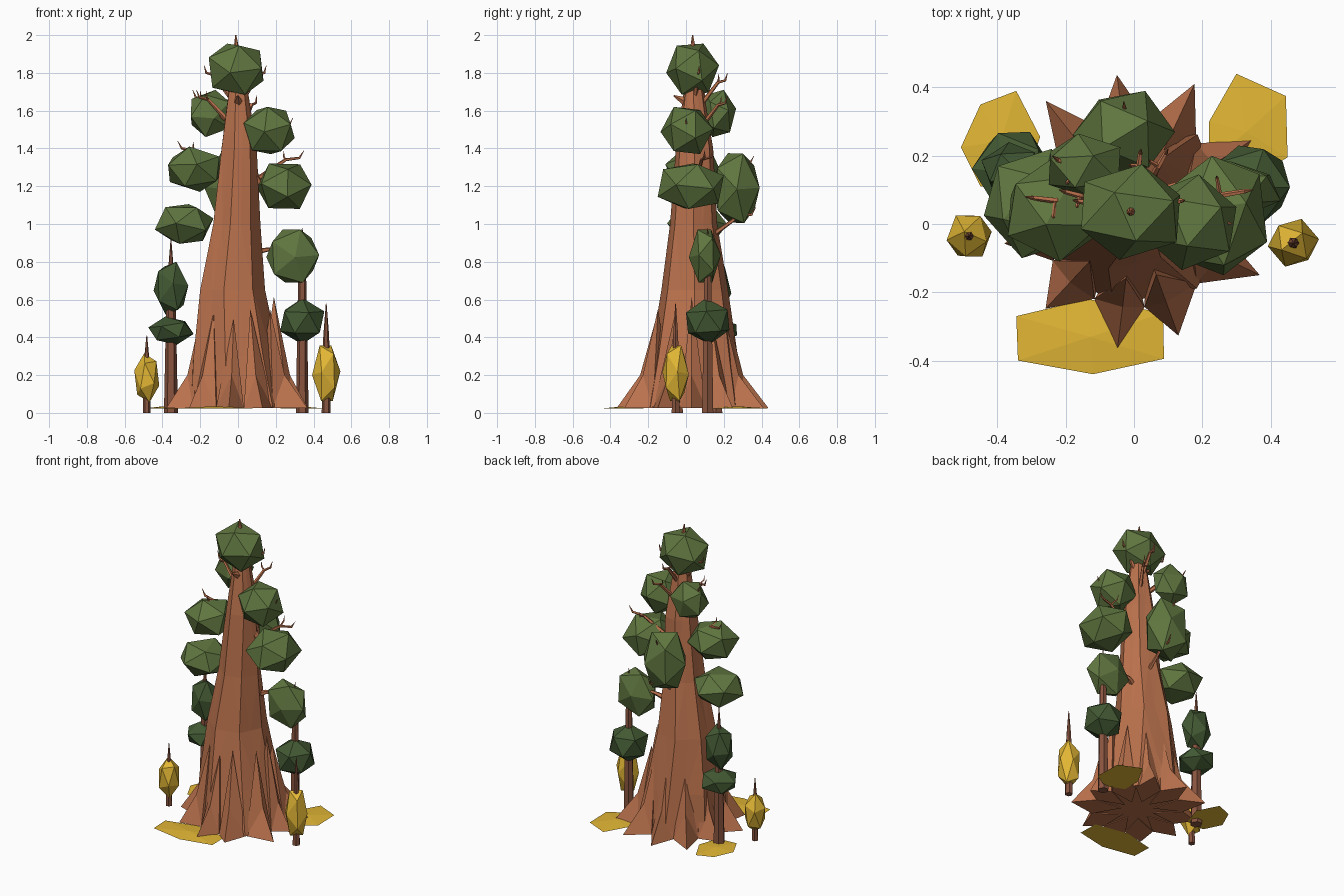
import bpy, bmesh, math, random
from mathutils import Vector, Euler

if "Cube" in bpy.data.objects:
    bpy.data.objects.remove(bpy.data.objects["Cube"])

random.seed(7)

def material(name, rgb):
    m = bpy.data.materials.new(name)
    m.diffuse_color = (*rgb, 1)
    m.use_nodes = True
    m.node_tree.nodes["Principled BSDF"].inputs["Base Color"].default_value = m.diffuse_color
    return m

BARK = material("bark", (0.50, 0.17, 0.075))
DARK_BARK = material("dark_bark", (0.25, 0.09, 0.05))
GREEN = material("green", (0.115, 0.18, 0.05))
DARK_GREEN = material("dark_green", (0.055, 0.1, 0.033))
YELLOW = material("yellow", (0.76, 0.47, 0.035))

def finish(name, bm, mat):
    bmesh.ops.recalc_face_normals(bm, faces=bm.faces)
    me = bpy.data.meshes.new(name)
    bm.to_mesh(me)
    bm.free()
    me.materials.append(mat)
    ob = bpy.data.objects.new(name, me)
    bpy.context.collection.objects.link(ob)
    return ob

def loft(bm, rings):
    rings = [[bm.verts.new(p) for p in r] for r in rings]
    n = len(rings[0])
    for a, b in zip(rings, rings[1:]):
        for i in range(n):
            j = (i + 1) % n
            bm.faces.new((a[i], a[j], b[j], b[i]))
    bm.faces.new(rings[0][::-1])
    bm.faces.new(rings[-1])

def tube(bm, pts, radii, sides):
    pts = [Vector(p) for p in pts]
    rings = []
    for i, (p, r) in enumerate(zip(pts, radii)):
        d = pts[min(i + 1, len(pts) - 1)] - pts[max(i - 1, 0)]
        q = d.to_track_quat('Z', 'Y')
        rings.append([p + q @ Vector((r * math.cos(t), r * math.sin(t), 0))
                      for t in (2 * math.pi * k / sides for k in range(sides))])
    loft(bm, rings)

def clump(name, centre, half, mat):
    # turned icosahedron stretched to fill the given box
    bm = bmesh.new()
    bmesh.ops.create_icosphere(bm, subdivisions=1, radius=1)
    rot = Euler([random.uniform(0, 6.28) for _ in range(3)]).to_matrix()
    for v in bm.verts:
        v.co = rot @ v.co
    ext = [max(v.co[i] for v in bm.verts) for i in range(3)]
    for v in bm.verts:
        v.co = Vector([centre[i] + v.co[i] / ext[i] * half[i] for i in range(3)])
    finish(name, bm, mat)

# Giant trunk: faceted column tapering to a spire
levels = [(.03, .005, .035, .285), (.3, -.015, .04, .237), (.65, -.035, .045, .18),
          (1.0, -.012, .04, .127), (1.4, .003, .045, .098), (1.7, 0, .04, .054),
          (2.0, -.012, .035, .003)]
rings = []
for z, cx, cy, r in levels:
    ring = []
    for i in range(14):
        t = 2 * math.pi * i / 14
        k = r * (random.uniform(.88, .94) if i % 2 else random.uniform(.98, 1.04))
        ring.append((cx + k * math.cos(t), cy + k * math.sin(t), z))
    rings.append(ring)
bm = bmesh.new()
loft(bm, rings)
bmesh.ops.triangulate(bm, faces=[f for f in bm.faces if len(f.verts) == 4])
finish("giant_trunk", bm, BARK)

# Root buttresses: pointed wedges fanning from the trunk (angle, reach)
roots = [(0, .37), (32, .41), (65, .42), (97, .41), (128, .42), (160, .37),
         (193, .39), (227, .38), (263, .40), (290, .38), (334, .41)]
def polar(angle, r, z):
    t = math.radians(angle)
    return (r * math.cos(t), .03 + r * math.sin(t), z)
for i, (a, reach) in enumerate(roots):
    before, after = roots[i - 1][0], roots[(i + 1) % len(roots)][0]
    lo = a - ((a - before) % 360) / 2
    hi = a + ((after - a) % 360) / 2
    bm = bmesh.new()
    toe, left, right, heel, shin, crest = [bm.verts.new(p) for p in (
        polar(a, reach, .025), polar(lo, .275, .025), polar(hi, .275, .025),
        polar(a, .1, .025), polar(a, .275, .2), polar(a, .19, random.uniform(.5, .62)))]
    for f in ((toe, left, shin), (toe, shin, right), (left, crest, shin), (shin, crest, right),
              (left, heel, crest), (right, crest, heel), (toe, right, heel, left)):
        bm.faces.new(f)
    finish("root_buttress", bm, BARK)

# Crown clumps: centre, half sizes
crown = [((-.01, .035, 1.82), (.145, .14, .135)), ((-.145, .17, 1.585), (.105, .095, .125)),
         ((.165, .005, 1.495), (.135, .14, .125)), ((-.23, .04, 1.29), (.14, .15, .12)),
         ((.245, .025, 1.2), (.145, .175, .12)), ((-.03, .265, 1.19), (.15, .125, .185)),
         ((-.285, .06, 1.0), (.155, .16, .105)), ((.29, .1, .83), (.14, .085, .14))]
for c, h in crown:
    clump("crown_clump", c, h, GREEN)

# Limbs with kinked bare tips growing from the trunk through the clumps
tips = [(-.18, .07, 1.84), (.15, .07, 1.84), (.02, .22, 1.8), (-.24, .2, 1.71),
        (-.32, .08, 1.44), (.35, .1, 1.39), (.29, .0, 1.56), (-.03, .36, 1.36),
        (.02, .37, 1.09), (.1, .22, 1.68), (-.22, .1, 1.71)]
for tip in tips:
    t = Vector(tip)
    base = Vector((0, .04, t.z - .22))
    out = Vector((t.x, t.y - .04, 0))
    knee = base + out * .72 + Vector((0, 0, .17))
    bend = base + out * .93 + Vector((0, 0, .18))
    bm = bmesh.new()
    tube(bm, [base, knee, bend, t], [.016, .009, .007, .001], 5)
    side = Vector((-out.y, out.x, 0)) * .15
    tube(bm, [knee, knee + side + Vector((0, 0, .015)), knee + side * 1.1 + Vector((0, 0, .045))],
         [.007, .005, .001], 4)
    finish("bare_limb", bm, BARK)
bm = bmesh.new()
tube(bm, [(0, .05, 1.62), (0, -.065, 1.68)], [.045, .003], 5)
tube(bm, [(.04, .05, 1.3), (.13, .05, 1.2)], [.05, .01], 5)
tube(bm, [(0, .06, .8), (.13, .11, .86), (.25, .12, .88)], [.03, .014, .002], 5)
finish("broken_stubs", bm, BARK)

# Young companion trees: x, y, trunk radius, height, foliage (z, half sizes), leaf material
young = [(-.355, .16, .037, .92, [(.435, (.12, .11, .075)), (.66, (.092, .08, .14))], DARK_GREEN),
         (.34, .115, .034, .98, [(.485, (.117, .115, .122))], DARK_GREEN),
         (-.483, -.035, .021, .41, [(.185, (.066, .06, .13))], YELLOW),
         (.467, -.055, .024, .58, [(.21, (.075, .07, .148))], YELLOW)]
for x, y, r, h, leaves, mat in young:
    bm = bmesh.new()
    tube(bm, [(x, y, 0), (x, y, h * .7), (x, y, h)], [r, r * .65, .002], 6)
    finish("young_trunk", bm, DARK_BARK)
    for z, half in leaves:
        clump("young_foliage", (x, y, z), half, mat)

# Fallen leaf patches: thin, slightly domed
patches = [[(-.345, -.27), (-.135, -.22), (.085, -.26), (.088, -.395), (-.12, -.44), (-.34, -.4)],
           [(.3, .44), (.445, .375), (.45, .195), (.34, .13), (.22, .18), (.22, .3)],
           [(-.345, .39), (-.45, .35), (-.507, .225), (-.45, .11), (-.32, .12), (-.275, .255)]]
for pts in patches:
    bm = bmesh.new()
    rim = [bm.verts.new((x, y, .024)) for x, y in pts]
    n = len(rim)
    mid = bm.verts.new((sum(p[0] for p in pts) / n, sum(p[1] for p in pts) / n, .035))
    for i in range(n):
        bm.faces.new((rim[i], rim[(i + 1) % n], mid))
    bm.faces.new(rim)
    finish("leaf_patch", bm, YELLOW)
